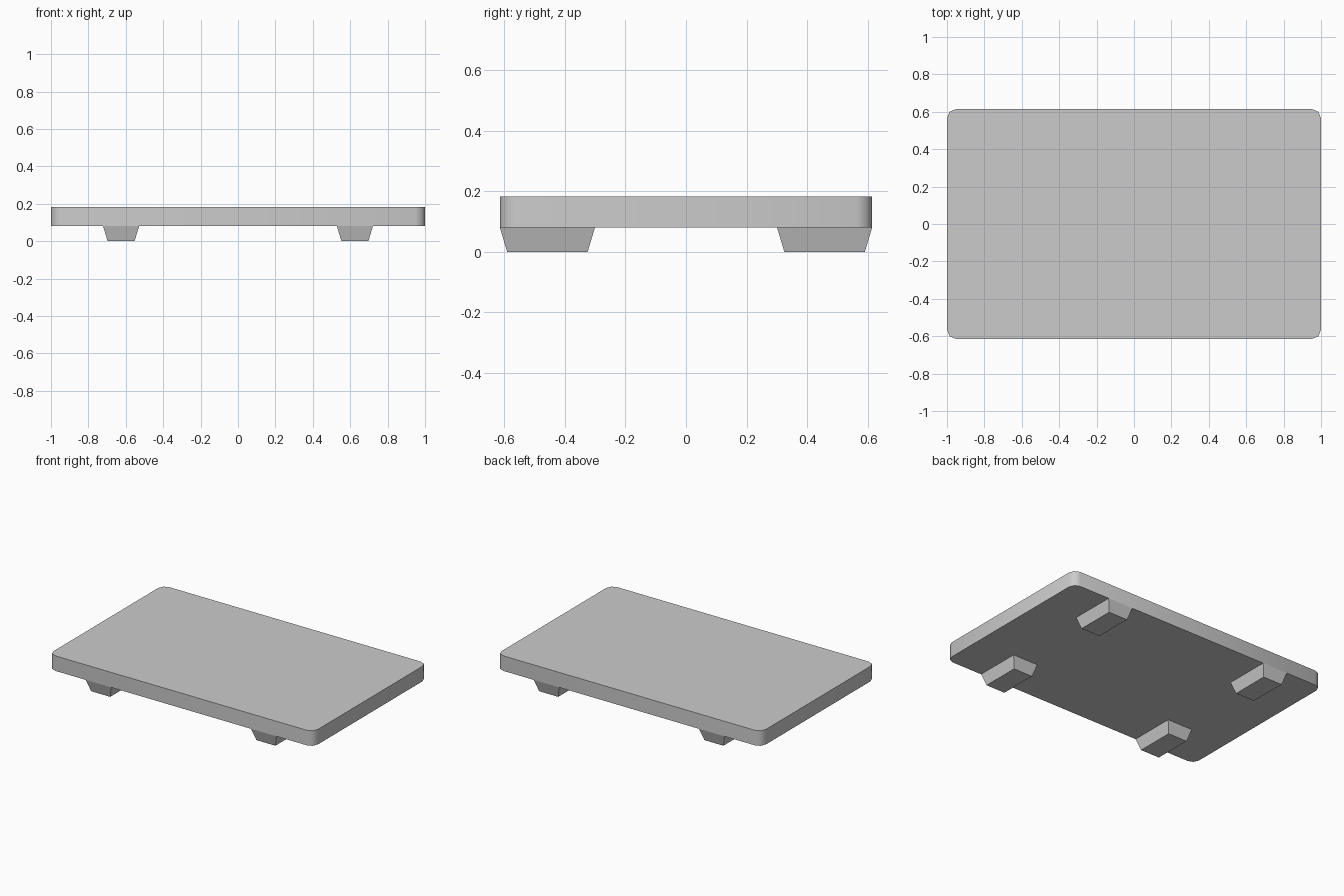
import bpy, bmesh, math

if "Cube" in bpy.data.objects:
    bpy.data.objects.remove(bpy.data.objects["Cube"])

HX, HY = 1.0, 0.615          # half size of the board
Z0, Z1 = 0.08, 0.183         # underside and top of the board
RADIUS = 0.05


def make_object(name, bm):
    bmesh.ops.recalc_face_normals(bm, faces=bm.faces)
    mesh = bpy.data.meshes.new(name)
    bm.to_mesh(mesh)
    bm.free()
    obj = bpy.data.objects.new(name, mesh)
    bpy.context.collection.objects.link(obj)
    return obj


# Board: rounded rectangle with two segments per corner, extruded upward
bm = bmesh.new()
outline = []
for i, (sx, sy) in enumerate([(1, 1), (-1, 1), (-1, -1), (1, -1)]):
    for k in range(3):
        a = math.radians(90 * i + 45 * k)
        outline.append(bm.verts.new((sx * (HX - RADIUS) + RADIUS * math.cos(a),
                                     sy * (HY - RADIUS) + RADIUS * math.sin(a), Z0)))
base = bm.faces.new(outline)
top = bmesh.ops.extrude_face_region(bm, geom=[base], use_keep_orig=True)
bmesh.ops.translate(bm, vec=(0, 0, Z1 - Z0),
                    verts=[v for v in top["geom"] if isinstance(v, bmesh.types.BMVert)])
board = make_object("board", bm)
bpy.context.view_layer.objects.active = board
board.select_set(True)
bpy.ops.object.shade_smooth_by_angle(angle=math.radians(50))


# Feet: blocks tapering toward the ground, flush with the long board edges
def make_foot(name, x, y):
    bm = bmesh.new()
    bmesh.ops.create_cube(bm, size=2)
    for v in bm.verts:
        inset = 0.0 if v.co.z > 0 else 0.024
        v.co = (x + v.co.x * (0.096 - inset),
                y + v.co.y * (0.157 - inset),
                Z0 if v.co.z > 0 else 0.0)
    make_object(name, bm)


for side, sx in (("left", -1), ("right", 1)):
    for end, sy in (("front", -1), ("back", 1)):
        make_foot(f"{end}_{side}_foot", sx * 0.625, sy * 0.458)
